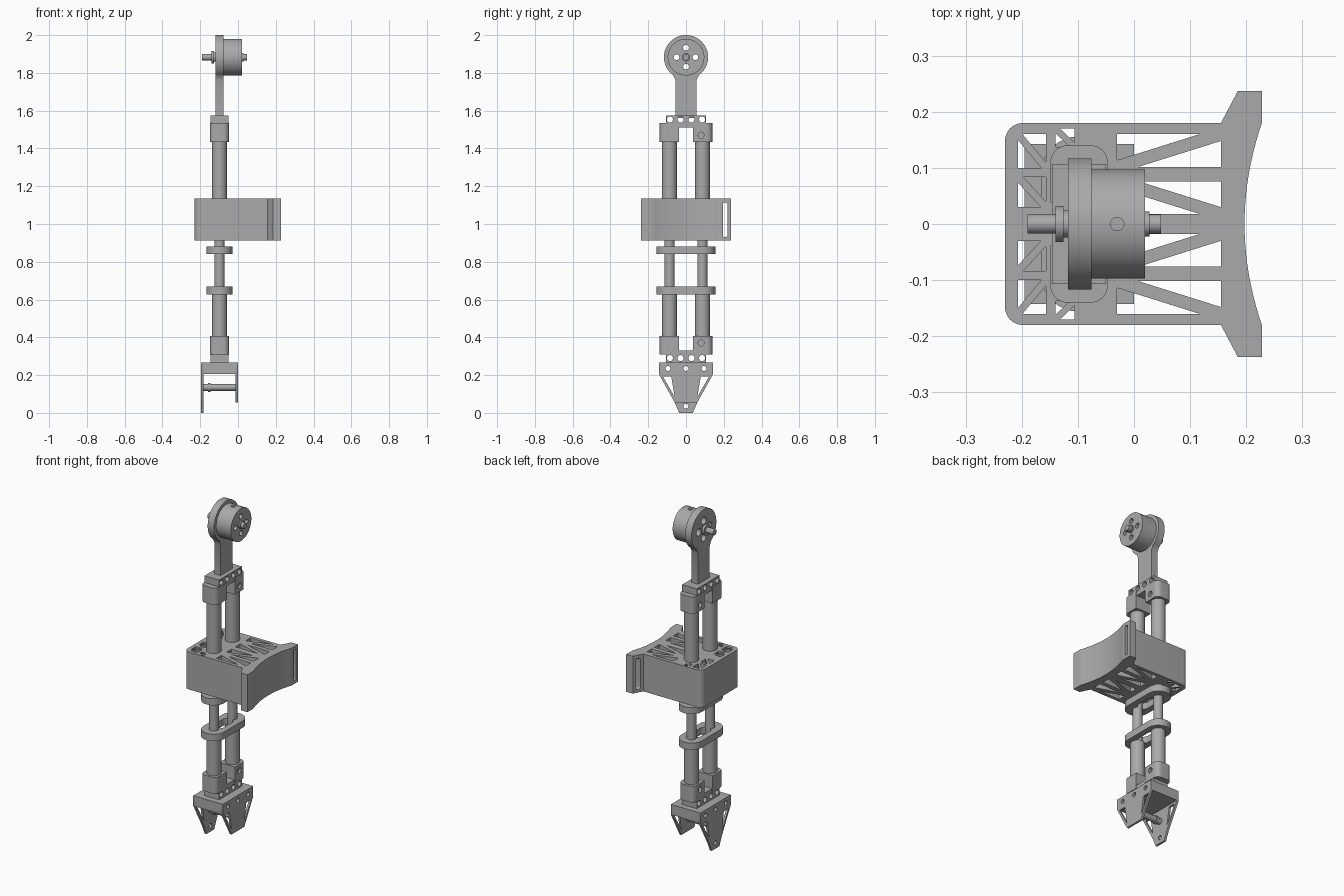
import bpy, bmesh, math
from mathutils import Vector

cube = bpy.data.objects.get("Cube")
if cube:
    bpy.data.objects.remove(cube, do_unlink=True)

GREY = (0.40, 0.40, 0.40, 1)
grey = bpy.data.materials.new("plain_grey")
grey.use_nodes = True
grey.diffuse_color = GREY
grey.node_tree.nodes["Principled BSDF"].inputs["Base Color"].default_value = GREY

CX = -0.098      # centre line of the tubes
TUBE_Y = 0.087
MOTOR_Z = 1.883


def circle(u, v, r, start=0, end=360, n=40):
    steps = n if end - start == 360 else n + 1
    angles = [math.radians(start + (end - start) * i / n) for i in range(steps)]
    return [(u + r * math.cos(a), v + r * math.sin(a)) for a in angles]


def rect(u0, u1, v0, v1):
    return [(u0, v0), (u1, v0), (u1, v1), (u0, v1)]


def rounded(u0, u1, v0, v1, r):
    """Rectangle with rounded corners."""
    corners = [(u1 - r, v1 - r), (u0 + r, v1 - r), (u0 + r, v0 + r), (u1 - r, v0 + r)]
    return [p for i, c in enumerate(corners)
            for p in circle(*c, r, 90 * i, 90 * i + 90, 8)]


def flip(loop):
    return [(u, -v) for u, v in loop]


def finish(obj):
    obj.data.materials.clear()
    obj.data.materials.append(grey)
    obj.data.shade_smooth()
    obj.data.set_sharp_from_angle(angle=math.radians(30))


def solid(name, loops, lo, hi, axis="Z"):
    """Extrude an outline (first loop) and its holes; axis X uses (y, z), Y uses (z, x)."""
    curve = bpy.data.curves.new(name, "CURVE")
    curve.dimensions = "2D"
    curve.fill_mode = "BOTH"
    curve.extrude = (hi - lo) / 2
    for loop in loops:
        spline = curve.splines.new("POLY")
        spline.points.add(len(loop) - 1)
        for point, (u, v) in zip(spline.points, loop):
            point.co = (u, v, 0, 1)
        spline.use_cyclic_u = True
    temp = bpy.data.objects.new(name, curve)
    bpy.context.collection.objects.link(temp)
    graph = bpy.context.evaluated_depsgraph_get()
    mesh = bpy.data.meshes.new_from_object(temp.evaluated_get(graph))
    bpy.data.objects.remove(temp, do_unlink=True)
    bpy.data.curves.remove(curve)
    bm = bmesh.new()
    bm.from_mesh(mesh)
    bmesh.ops.remove_doubles(bm, verts=bm.verts, dist=1e-5)
    for vert in bm.verts:
        u, v, w = vert.co
        w += (lo + hi) / 2
        vert.co = Vector({"Z": (u, v, w), "X": (w, u, v), "Y": (v, w, u)}[axis])
    bmesh.ops.recalc_face_normals(bm, faces=bm.faces)
    bm.to_mesh(mesh)
    bm.free()
    obj = bpy.data.objects.new(name, mesh)
    bpy.context.collection.objects.link(obj)
    finish(obj)
    return obj


def cut(obj, loop, lo, hi, axis="X"):
    """Cut a straight hole through a part."""
    cutter = solid("cutter", [loop], lo, hi, axis)
    cutter.hide_render = True
    mod = obj.modifiers.new("hole", "BOOLEAN")
    mod.operation = "DIFFERENCE"
    mod.solver = "EXACT"
    mod.object = cutter
    graph = bpy.context.evaluated_depsgraph_get()
    mesh = bpy.data.meshes.new_from_object(obj.evaluated_get(graph))
    obj.modifiers.clear()
    obj.data = mesh
    bpy.data.objects.remove(cutter, do_unlink=True)
    finish(obj)


def truss(x0, x1, y0, y1, g, falling):
    """Two triangular openings separated by a diagonal rib."""
    k = g * (x1 - x0) / (y1 - y0)
    pair = [[(x0, y0 + g), (x1 - k, y1), (x0, y1)],
            [(x0 + k, y0), (x1, y0), (x1, y1 - g)]]
    if falling:
        pair = [[(u, y0 + y1 - v) for u, v in loop] for loop in pair]
    return pair


# Motor disk and arm in one plate
spots = [(0.05, 0), (-0.05, 0), (0, 0.05), (0, -0.05)]
arm = circle(0, MOTOR_Z, 0.117, -55, 235, 64)
arm += [(-0.055, 1.76), (-0.055, 1.56), (0.055, 1.56), (0.055, 1.76)]
solid("motor_arm", [arm] + [circle(y, MOTOR_Z + z, 0.022) for y, z in spots],
      -0.118, -0.076, "X")
drum = solid("motor_drum", [circle(0, MOTOR_Z, 0.097, n=64)]
             + [circle(y, MOTOR_Z + z, 0.015) for y, z in spots], -0.076, 0.02, "X")
cut(drum, circle(-0.03, 0, 0.012), MOTOR_Z + 0.075, MOTOR_Z + 0.12, "Z")

# Motor shaft with its collars
for name, r, lo, hi in [("shaft", 0.017, -0.19, 0.048), ("shaft_boss", 0.022, 0.02, 0.028),
                        ("shaft_flange", 0.032, -0.14, -0.126),
                        ("shaft_collar", 0.024, -0.126, -0.118)]:
    solid(name, [circle(0, MOTOR_Z, r)], lo, hi, "X")

# Tubes and end clamps
for side, s in (("left", 1), ("right", -1)):
    for part, r, lo, hi in [("upper_tube", 0.04, 0.95, 1.5), ("thin_tube", 0.027, 0.6, 0.96),
                            ("lower_tube", 0.04, 0.34, 0.63)]:
        solid(f"{part}_{side}", [circle(CX, s * TUBE_Y, r)], lo, hi)
    for part, lo, hi, bolt in [("upper_clamp", 1.434, 1.535, 1.47),
                               ("lower_clamp", 0.31, 0.407, 0.37)]:
        outline = circle(CX + 0.021, 0.11, 0.03, 0, 90, 8)
        outline += circle(CX - 0.021, 0.11, 0.03, 90, 180, 8)
        outline += [(CX - 0.051, 0.038), (CX + 0.051, 0.038)]
        clamp = solid(f"{part}_{side}", [outline if s > 0 else flip(outline)], lo, hi)
        cut(clamp, circle(s * 0.08, bolt, 0.016), -0.2, 0.05)

# Drilled cross bars joining the clamps
for name, lo, hi, z in [("upper_bar", 1.512, 1.575, 1.553), ("lower_bar", 0.265, 0.33, 0.29)]:
    holes = [circle(y, z, 0.016) for y in (-0.085, -0.029, 0.029, 0.085)]
    solid(name, [rect(-0.107, 0.107, lo, hi)] + holes, CX - 0.048, CX + 0.048, "X")

# Slotted rings around the thin tubes
for name, lo, hi in [("upper_ring", 0.84, 0.88), ("lower_ring", 0.627, 0.668)]:
    outline = rounded(CX - 0.068, CX + 0.068, -0.156, 0.156, 0.067)
    slot = rounded(CX - 0.032, CX + 0.032, -0.07, 0.07, 0.03)
    ring = solid(name, [outline, slot], lo, hi)
    cut(ring, circle(0, (lo + hi) / 2, 0.012), -0.2, 0.0)

# Trussed body with flared strap wings
half = [(0.197 + 0.031 * (i / 10) ** 2, 0.018 * i) for i in range(11)]
half += [(0.228, 0.237), (0.185, 0.237), (0.155, 0.18)]
half += circle(-0.198, 0.148, 0.032, 90, 180, 8)
openings = (truss(-0.03, 0.155, 0.102, 0.16, 0.012, False)
            + truss(-0.03, 0.155, 0.018, 0.076, 0.012, True)
            + truss(-0.207, -0.157, 0.1, 0.16, 0.01, True)
            + truss(-0.207, -0.157, 0.03, 0.084, 0.01, True)
            + truss(-0.14, -0.106, 0.137, 0.17, 0.008, True))
body = solid("body", [half + flip(half)[:0:-1]] + openings + [flip(o) for o in openings],
             0.912, 1.135)
for s in (1, -1):
    cut(body, rounded(s * 0.207 - 0.012, s * 0.207 + 0.012, 0.93, 1.115, 0.011), 0.1, 0.3)
for z in (0.95, 1.023, 1.096):
    cut(body, circle(0, z, 0.027), -0.26, -0.209)

# Foot block, side plates and axle
holes = [circle(y, 0.235, 0.013) for y in (-0.095, 0, 0.095)]
solid("foot_block", [rect(-0.143, 0.143, 0.205, 0.266)] + holes, -0.182, -0.012, "X")
window = [(0.122, 0.192), (0.078, 0.192), (0.06, 0.085)]
for name, tip, lo, hi in [("foot_plate_long", [(0.06, 0.055), (0.036, 0.0)], -0.195, -0.182),
                          ("foot_plate_short", [(0.06, 0.055)], -0.012, 0.0)]:
    edge = [(0.143, 0.266), (0.143, 0.205)] + tip
    outline = edge + [(-y, z) for y, z in reversed(edge)]
    drill = holes + [window, [(-y, z) for y, z in window]]
    if len(tip) > 1:
        drill.append(circle(0, 0.035, 0.013))
    solid(name, [outline] + drill, lo, hi, "X")
solid("foot_axle", [circle(0, 0.135, 0.018)], -0.19, -0.005, "X")
solid("axle_collar", [circle(0, 0.135, 0.024)], -0.16, -0.145, "X")
